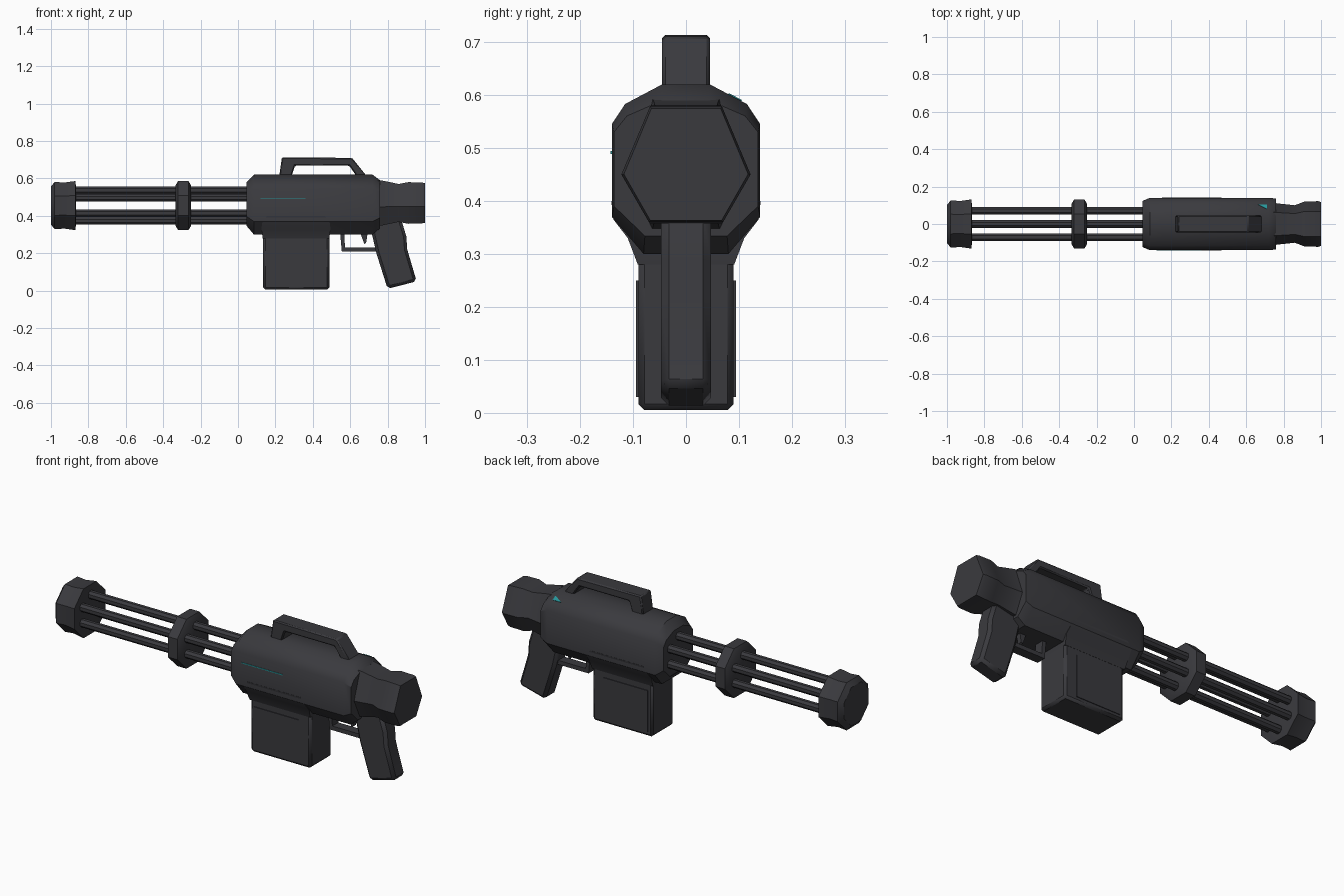
import bpy, bmesh, math
from mathutils import Vector

if "Cube" in bpy.data.objects:
    bpy.data.objects.remove(bpy.data.objects["Cube"], do_unlink=True)


def material(name, rgb):
    m = bpy.data.materials.new(name)
    m.use_nodes = True
    m.diffuse_color = (*rgb, 1)
    m.node_tree.nodes["Principled BSDF"].inputs["Base Color"].default_value = (*rgb, 1)
    return m


GUNMETAL = material("gunmetal", (0.042, 0.042, 0.048))
TEAL = material("teal", (0.02, 0.3, 0.32))
AXIS_Z = 0.455  # height of the barrel axis


def loft(name, rings, mat=GUNMETAL, bevel=0, angle=35):
    """Skin equal-length rings of points and cap both ends."""
    bm = bmesh.new()
    rows = [[bm.verts.new(p) for p in ring] for ring in rings]
    n = len(rows[0])
    for a, b in zip(rows, rows[1:]):
        for i in range(n):
            j = (i + 1) % n
            bm.faces.new((a[i], a[j], b[j], b[i]))
    bm.faces.new(rows[0])
    bm.faces.new(rows[-1])
    bmesh.ops.recalc_face_normals(bm, faces=bm.faces)
    mesh = bpy.data.meshes.new(name)
    bm.to_mesh(mesh)
    bm.free()
    mesh.materials.append(mat)
    obj = bpy.data.objects.new(name, mesh)
    bpy.context.collection.objects.link(obj)
    if bevel:
        mod = obj.modifiers.new("soft edges", "BEVEL")
        mod.width, mod.segments = bevel, 1
    bpy.ops.object.select_all(action="DESELECT")
    obj.select_set(True)
    bpy.context.view_layer.objects.active = obj
    bpy.ops.object.shade_smooth_by_angle(angle=math.radians(angle))
    return obj


def side_profile(name, points, half_width, bevel=0):
    """Extrude an x-z outline across y."""
    return loft(name, [[(x, y, z) for x, z in points] for y in (-half_width, half_width)], bevel=bevel)


def round_ring(x, r, sides, y=0.0, z=AXIS_Z):
    step = 2 * math.pi / sides
    return [(x, y + r * math.cos((i + 0.5) * step), z + r * math.sin((i + 0.5) * step))
            for i in range(sides)]


def turned(name, stations, sides, **kw):
    return loft(name, [round_ring(x, r, sides, **kw) for x, r in stations])


def box(name, x, y, z, mat=GUNMETAL, bevel=0):
    return loft(name, [[(a, b, c) for a, b in
                        ((x[0], y[0]), (x[1], y[0]), (x[1], y[1]), (x[0], y[1]))] for c in z],
                mat, bevel)


# Barrel cluster
for i in range(6):
    a = math.radians(30 + 60 * i)
    turned(f"barrel_{i + 1}", [(-0.96, 0.022), (0.1, 0.022)], 8,
           y=0.082 * math.cos(a), z=AXIS_Z + 0.082 * math.sin(a))
turned("muzzle_ring", [(-1, 0.11), (-0.98, 0.137), (-0.93, 0.133), (-0.87, 0.142), (-0.865, 0.1)], 8)
turned("middle_ring", [(-0.335, 0.115), (-0.32, 0.142), (-0.265, 0.142), (-0.25, 0.115)], 8)

# Receiver, its section shrinking toward both ends
half = [(0.08, 0.3), (0.14, 0.37), (0.14, 0.545), (0.115, 0.583), (0.045, 0.62)]
section = half + [(-y, z) for y, z in reversed(half)]


def body_ring(x, sy, sz):
    return [(x, y * sy, 0.47 + (z - 0.47) * sz) for y, z in section]


loft("receiver", [body_ring(0.045, 0.88, 0.72), body_ring(0.085, 1, 1),
                  body_ring(0.72, 1, 1), body_ring(0.76, 0.97, 0.8)])

# Stock: narrow neck flaring into a hexagonal butt
butt = [(0.07, 0.36), (0.122, 0.45), (0.068, 0.578), (-0.068, 0.578), (-0.122, 0.45), (-0.07, 0.36)]
loft("stock", [[(x, y * s, 0.47 + (z - 0.47) * t) for y, z in butt] for x, s, t in
               ((0.72, 0.95, 1.15), (0.77, 0.9, 1.1), (0.86, 0.82, 0.93),
                (0.91, 0.98, 1.02), (0.985, 1, 1), (1, 0.96, 0.97))])

# Magazine and its flared well
box("magazine", (0.135, 0.488), (-0.09, 0.09), (0.005, 0.34), bevel=0.012)
loft("magazine_well", [[(0.31 + sx * hx, sy * hy, z) for sx, sy in ((-1, -1), (1, -1), (1, 1), (-1, 1))]
                       for hx, hy, z in ((0.178, 0.091, 0.28), (0.185, 0.11, 0.33),
                                         (0.18, 0.137, 0.365), (0.155, 0.141, 0.4))])
for side, name in ((-1, "right"), (1, "left")):
    box(f"magazine_panel_{name}", (0.16, 0.42), sorted((side * 0.088, side * 0.094)), (0.03, 0.25))

# Carry handle: one closed outline of bar and two legs
side_profile("carry_handle", [(0.22, 0.61), (0.235, 0.713), (0.61, 0.71), (0.69, 0.61),
                              (0.635, 0.61), (0.595, 0.668), (0.305, 0.668), (0.285, 0.61)],
             0.045, bevel=0.006)

# Pistol grip, trigger and guard
side_profile("pistol_grip", [(0.71, 0.33), (0.74, 0.2), (0.8, 0.01), (0.955, 0.05),
                             (0.905, 0.22), (0.9, 0.29), (0.87, 0.39), (0.73, 0.39)],
             0.047, bevel=0.015)
side_profile("trigger_guard", [(0.545, 0.32), (0.555, 0.21), (0.745, 0.21), (0.745, 0.232),
                               (0.572, 0.232), (0.567, 0.32)], 0.025)
side_profile("trigger", [(0.65, 0.32), (0.675, 0.25), (0.685, 0.255), (0.695, 0.32)], 0.012)

# Small teal marks on the receiver
box("side_mark", (0.12, 0.36), (-0.1425, -0.138), (0.489, 0.494), TEAL)
edge, normal = Vector((0, 0.07, -0.037)), Vector((0, 0.001, 0.002))
start = Vector((0.66, 0.045, 0.62))
mark = [start + edge * 0.85, start + Vector((0.05, 0, 0)) + edge * 0.85,
        start + Vector((0.05, 0, 0)) + edge * 0.5]
loft("top_mark", [[p - normal for p in mark], [p + normal for p in mark]], TEAL)
